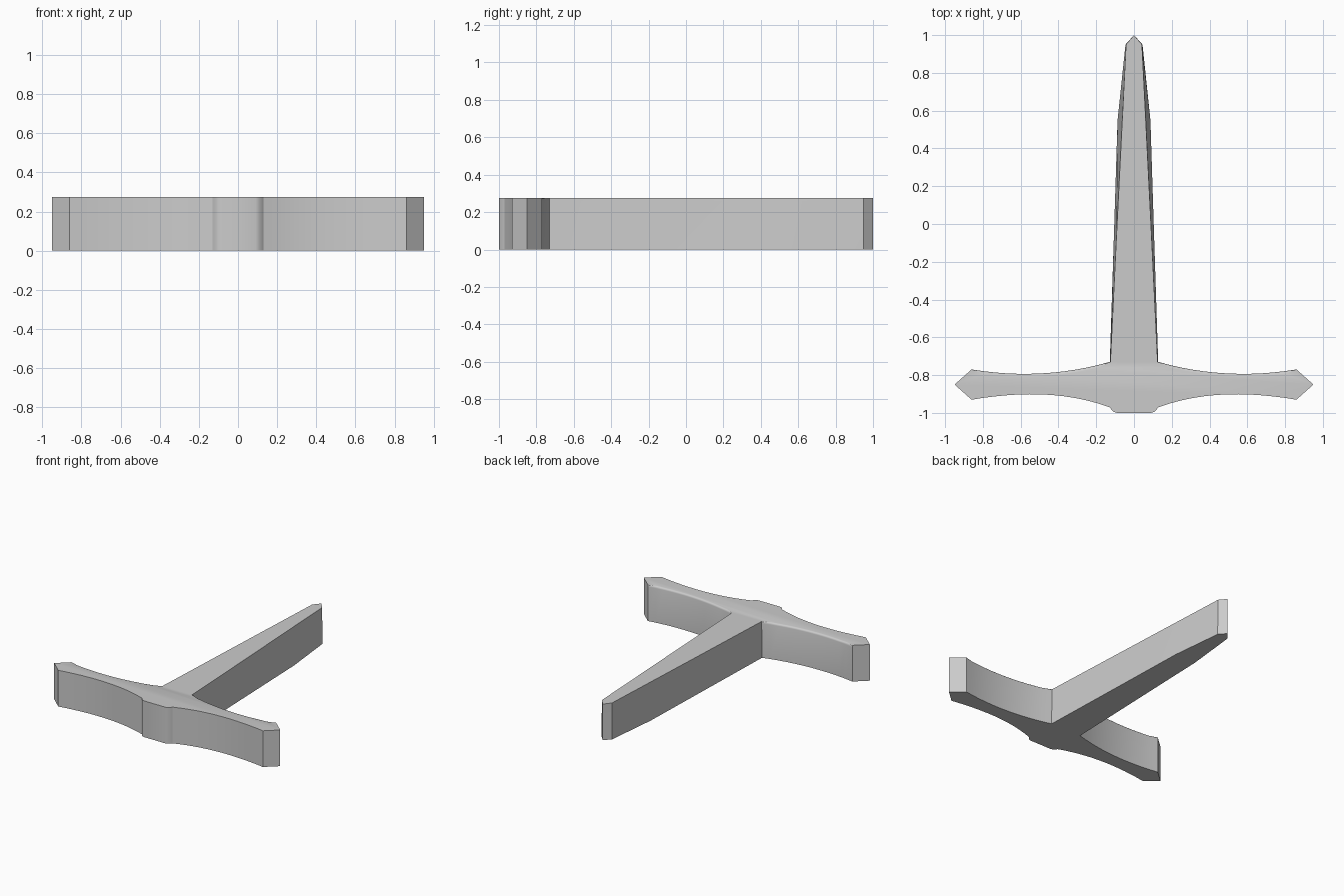
import bpy, bmesh
from mathutils import Vector
from mathutils.geometry import interpolate_bezier

if "Cube" in bpy.data.objects:
    bpy.data.objects.remove(bpy.data.objects["Cube"])

H = 0.275      # thickness
R = 0.014      # soft edge on the rear top of the guard


def bezier(a, b, c, d, n=13):
    pts = interpolate_bezier(*[Vector((*p, 0)) for p in (a, b, c, d)], n)
    return [(p.x, p.y) for p in pts]


# Right half outline, front centre to blade tip.
# Each entry: x at base, x at top, y, rear-edge rounding flag
front = [(0.09, -1.0), (0.11, -0.993)] + bezier((0.13, -0.97), (0.37, -0.882), (0.62, -0.89), (0.86, -0.93))
rear = bezier((0.86, -0.77), (0.62, -0.81), (0.37, -0.80), (0.128, -0.73))
half = [(x, x, y, 0) for x, y in front]
half += [(0.95, 0.95, -0.85, 0)]
half += [(x, x, y, 1) for x, y in rear[1:-1]]
half.insert(len(front) + 1, (*[rear[0][0]] * 2, rear[0][1], 0))
half += [(0.128, 0.125, -0.73, 0)]

# Blade: wide keel at the base, straight taper on top
half += [(0.106, 0.092, -0.05, 0), (0.087, 0.062, 0.55, 0), (0.045, 0.042, 0.95, 0)]
outline = half + [(0, 0, 1.0, 0)] + [(-a, -b, y, r) for a, b, y, r in reversed(half)]

# Loft the outline through the levels, then cap both ends
bm = bmesh.new()
levels = [(0, 0), (H - R, 0), (H - 0.5 * R, 0.14 * R), (H - 0.14 * R, 0.5 * R), (H, R)]
rings = []
for z, inset in levels:
    t = z / H
    rings.append([bm.verts.new((a + (b - a) * t, y - r * inset, z)) for a, b, y, r in outline])
n = len(outline)
for lo, hi in zip(rings, rings[1:]):
    for i in range(n):
        j = (i + 1) % n
        bm.faces.new((lo[i], lo[j], hi[j], hi[i]))
bm.faces.new(list(reversed(rings[0])))
bm.faces.new(rings[-1])
bmesh.ops.recalc_face_normals(bm, faces=bm.faces)

mesh = bpy.data.meshes.new("blade_and_guard")
bm.to_mesh(mesh)
bm.free()
obj = bpy.data.objects.new("blade_and_guard", mesh)
bpy.context.collection.objects.link(obj)
bpy.context.view_layer.objects.active = obj
obj.select_set(True)
bpy.ops.object.shade_smooth_by_angle(angle=0.52)
